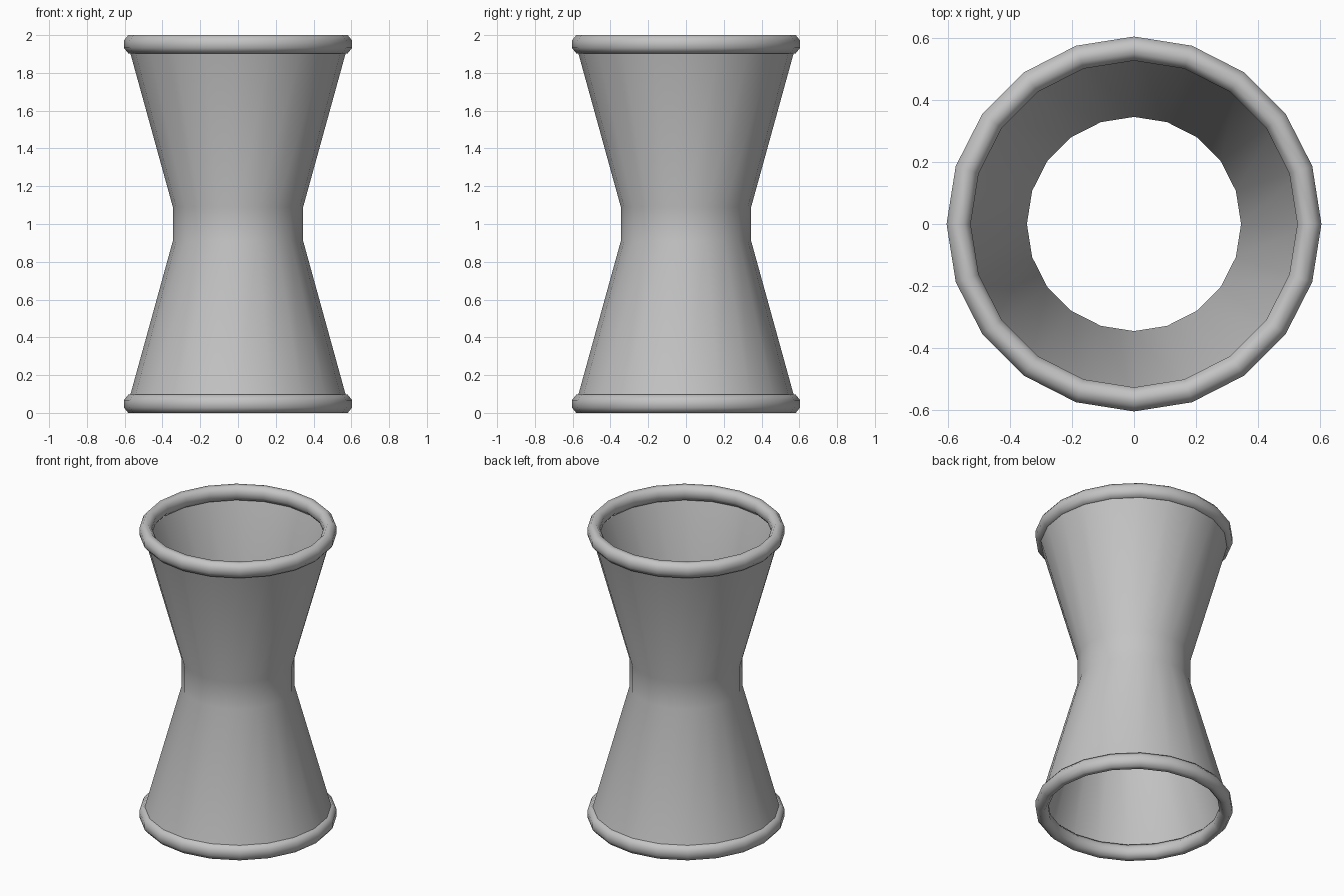
import bpy
from math import cos, sin, pi

SIDES = 20

cube = bpy.data.objects.get("Cube")
if cube:
    bpy.data.objects.remove(cube, do_unlink=True)

grey = bpy.data.materials.new("plain grey")
colour = (0.55, 0.55, 0.55, 1)
grey.use_nodes = True
grey.diffuse_color = colour
grey.node_tree.nodes["Principled BSDF"].inputs["Base Color"].default_value = colour


def lathe(name, profile, closed=False):
    """Spin (radius, height) points, listed upward on the outside, about z."""
    n = len(profile)
    verts = [(r * cos(2 * pi * s / SIDES), r * sin(2 * pi * s / SIDES), z)
             for s in range(SIDES) for r, z in profile]
    faces = []
    for s in range(SIDES):
        a, b = s * n, (s + 1) % SIDES * n
        for i in range(n if closed else n - 1):
            j = (i + 1) % n
            faces.append((a + i, b + i, b + j, a + j))
    mesh = bpy.data.meshes.new(name)
    mesh.from_pydata(verts, [], faces)
    mesh.materials.append(grey)
    mesh.shade_smooth()
    obj = bpy.data.objects.new(name, mesh)
    bpy.context.collection.objects.link(obj)
    return obj


# Thin waisted wall, open at both ends
lathe("waisted_wall", [(0.58, 0.06), (0.345, 0.91), (0.345, 1.09), (0.58, 1.94)])

# Rolled rims with an eight-sided section
for name, height in (("bottom_rim", 0.048), ("top_rim", 1.952)):
    ring = []
    for k in range(8):
        angle = (k + 0.5) * pi / 4
        ring.append((0.565 + 0.042 * cos(angle), height + 0.052 * sin(angle)))
    lathe(name, ring, closed=True)
